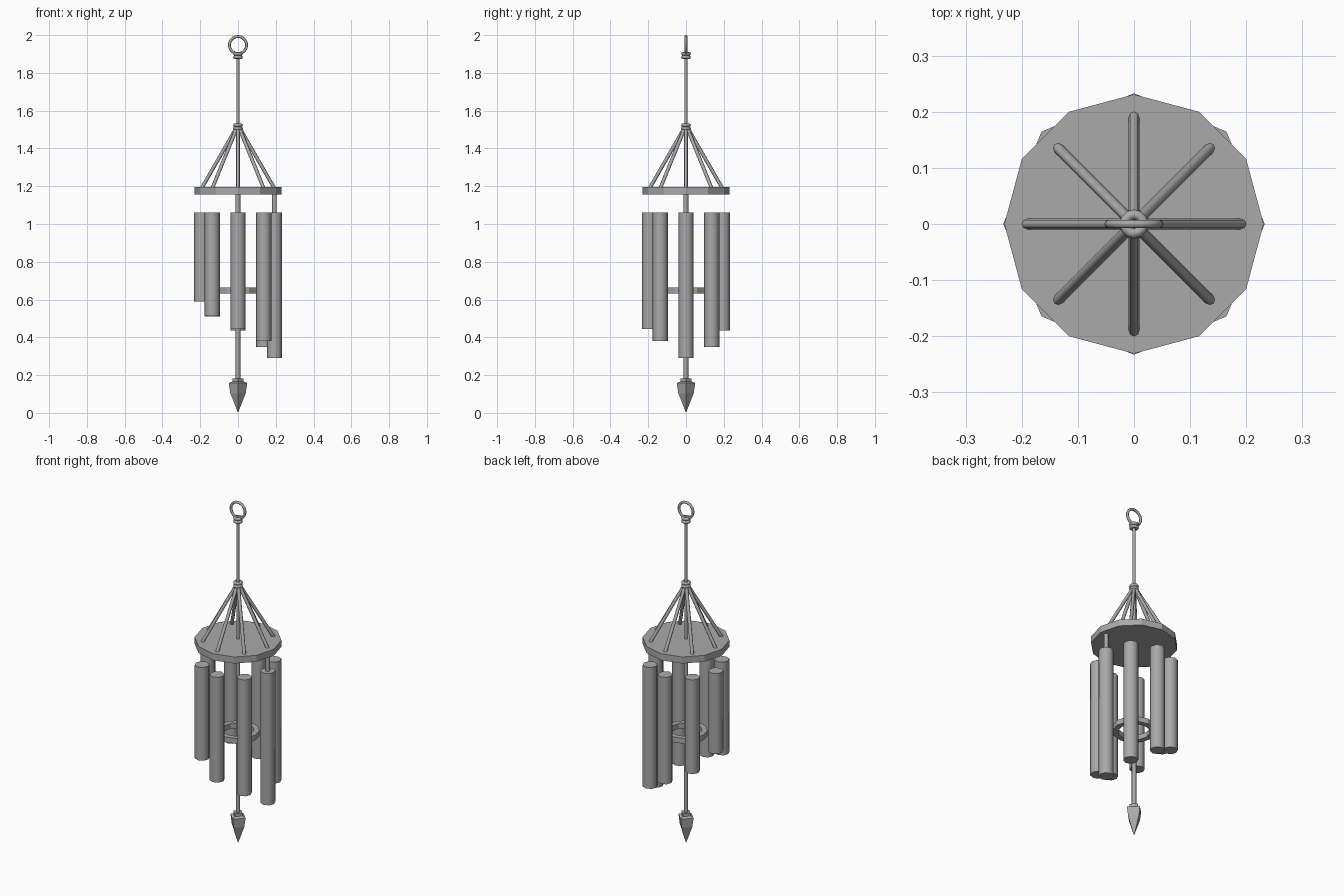
import bpy, bmesh, math
from mathutils import Vector

cube = bpy.data.objects.get("Cube")
if cube:
    bpy.data.objects.remove(cube, do_unlink=True)

metal = bpy.data.materials.new("grey_metal")
metal.use_nodes = True
GREY = (0.4, 0.4, 0.4, 1)
metal.diffuse_color = GREY
metal.node_tree.nodes["Principled BSDF"].inputs["Base Color"].default_value = GREY


def finish(obj, name, smooth=None):
    obj.name = name
    obj.data.materials.clear()
    obj.data.materials.append(metal)
    if smooth:
        bpy.ops.object.shade_smooth_by_angle(angle=math.radians(smooth))
    return obj


def rod(name, start, end, radius, sides=8, smooth=50):
    """Closed cylinder between two points, with a vertex on its local x axis."""
    a, b = Vector(start), Vector(end)
    bpy.ops.mesh.primitive_cylinder_add(vertices=sides, radius=radius, depth=(b - a).length)
    obj = bpy.context.object
    obj.location = (a + b) / 2
    if abs(a.x - b.x) + abs(a.y - b.y) > 1e-6:
        obj.rotation_euler = (b - a).to_track_quat('Z', 'Y').to_euler()
    return finish(obj, name, smooth)


def torus(name, z, major, minor, upright=False):
    bpy.ops.mesh.primitive_torus_add(
        major_segments=24 if upright else 12, minor_segments=8,
        major_radius=major, minor_radius=minor, location=(0, 0, z),
        rotation=(math.pi / 2 if upright else 0, 0, 0))
    return finish(bpy.context.object, name, 60)


def lathe(name, profile, sides, closed=False):
    """Spin a radius/height profile around z."""
    bm = bmesh.new()
    rings = [[bm.verts.new((r * math.cos(math.tau * i / sides),
                            r * math.sin(math.tau * i / sides), z))
              for i in range(sides)] for r, z in profile]
    pairs = list(zip(rings, rings[1:]))
    if closed:
        pairs.append((rings[-1], rings[0]))
    else:
        bm.faces.new(rings[0])
        bm.faces.new(rings[-1])
    for low, high in pairs:
        for i in range(sides):
            j = (i + 1) % sides
            bm.faces.new((low[i], low[j], high[j], high[i]))
    bmesh.ops.remove_doubles(bm, verts=bm.verts, dist=1e-5)
    bmesh.ops.recalc_face_normals(bm, faces=bm.faces)
    mesh = bpy.data.meshes.new(name)
    bm.to_mesh(mesh)
    bm.free()
    obj = bpy.data.objects.new(name, mesh)
    bpy.context.collection.objects.link(obj)
    return finish(obj, name)


# Hanging loop, knots and central cord
torus("hanging_loop", 1.947, 0.0455, 0.0075, upright=True)
for label, z in (("top", 1.892), ("middle", 1.515)):
    for side, dz in (("lower", -0.009), ("upper", 0.009)):
        torus(f"{label}_knot_{side}", z + dz, 0.017, 0.009)
rod("upper_cord", (0, 0, 1.17), (0, 0, 1.9), 0.008)
rod("lower_cord", (0, 0, 0.17), (0, 0, 1.17), 0.012)

# Twelve-sided top plate
lathe("top_plate", [(0.231, 1.157), (0.231, 1.195)], 12)

# Slanted support cords and tubes, anticlockwise from the model's left
bottoms = [0.29, 0.35, 0.435, 0.51, 0.59, 0.515, 0.445, 0.38]
for i, bottom in enumerate(bottoms):
    c, s = math.cos(math.tau * i / 8), math.sin(math.tau * i / 8)
    rod(f"support_cord_{i + 1}", (0.005 * c, 0.005 * s, 1.515),
        (0.192 * c, 0.192 * s, 1.19), 0.0095)
    rod(f"chime_tube_{i + 1}", (0.193 * c, 0.193 * s, bottom),
        (0.193 * c, 0.193 * s, 1.06), 0.04)
rod("tube_cord", (0.193, 0, 1.05), (0.193, 0, 1.165), 0.012)

# Striker ring
lathe("striker_ring", [(0.085, 0.633), (0.115, 0.633), (0.115, 0.664), (0.085, 0.664)],
      12, closed=True)

# Four-sided pointed weight
lathe("pointed_weight", [(0, 0), (0.041, 0.105), (0.049, 0.158), (0.03, 0.166), (0.03, 0.182)], 4)
